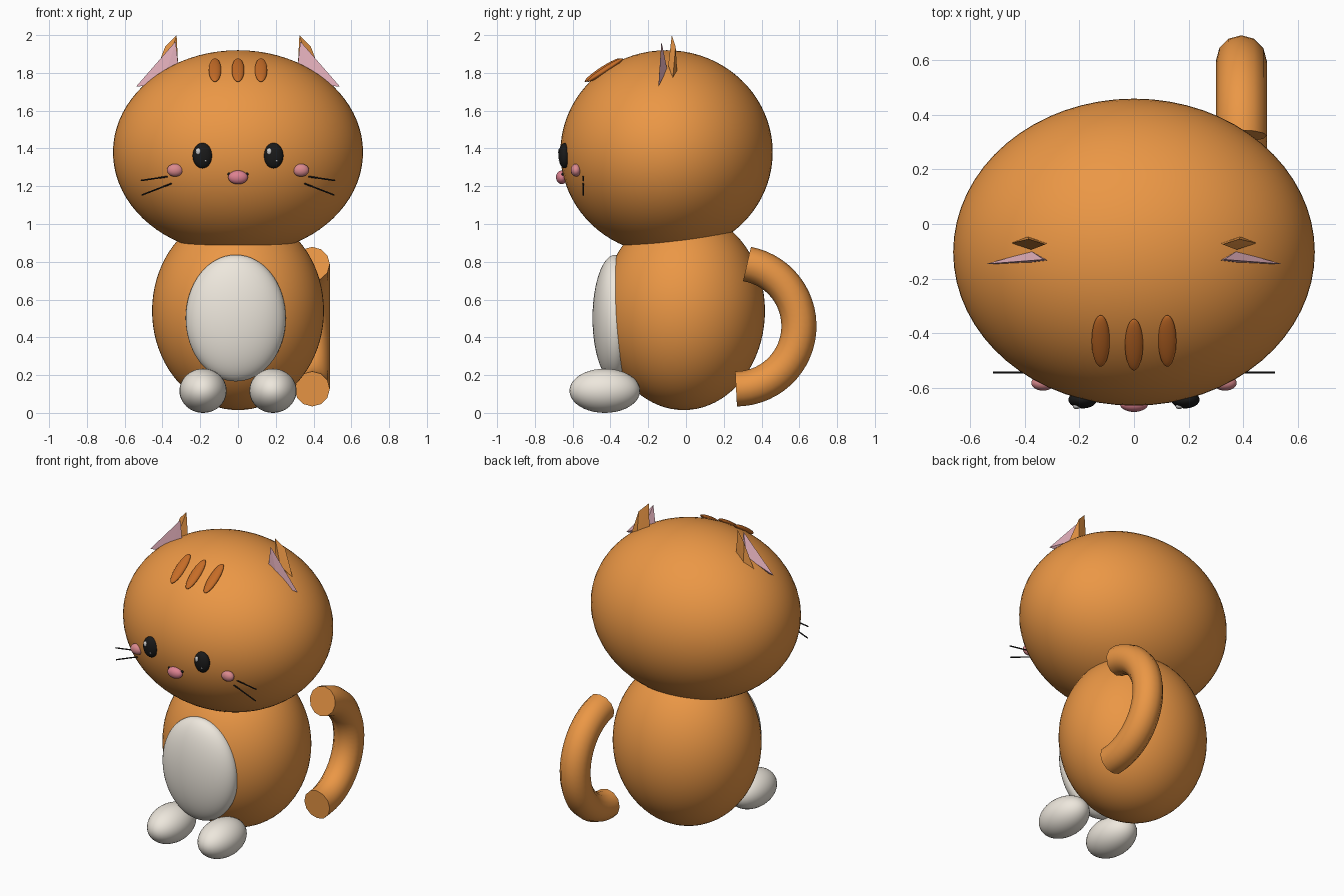
import bpy, bmesh
from math import radians, sin, cos
from mathutils import Vector

if "Cube" in bpy.data.objects:
    bpy.data.objects.remove(bpy.data.objects["Cube"])


def material(name, rgb):
    m = bpy.data.materials.new(name)
    m.diffuse_color = (*rgb, 1)
    m.use_nodes = True
    m.node_tree.nodes["Principled BSDF"].inputs["Base Color"].default_value = m.diffuse_color
    return m


ORANGE = material("orange_fur", (0.83, 0.31, 0.06))
STRIPE = material("dark_orange", (0.56, 0.15, 0.02))
WHITE = material("cream", (0.85, 0.80, 0.72))
PINK = material("ear_pink", (0.80, 0.45, 0.52))
ROSE = material("rose", (0.72, 0.22, 0.28))
BLUSH = material("blush", (0.70, 0.25, 0.27))
BLACK = material("black", (0.01, 0.01, 0.01))
SHINE = material("shine", (0.9, 0.9, 0.9))


def ball(name, loc, radii, mat, tilt=0, seg=32, rings=20):
    """Smooth ellipsoid, optionally tilted about x."""
    bpy.ops.mesh.primitive_uv_sphere_add(segments=seg, ring_count=rings, radius=1,
                                         location=loc, rotation=(radians(tilt), 0, 0))
    o = bpy.context.object
    o.name = name
    o.scale = radii
    o.data.materials.append(mat)
    bpy.ops.object.shade_smooth()
    return o


def hull(name, pts, mat):
    """Flat-faced convex solid through a few points."""
    bm = bmesh.new()
    for p in pts:
        bm.verts.new(p)
    bmesh.ops.convex_hull(bm, input=bm.verts)
    bmesh.ops.recalc_face_normals(bm, faces=bm.faces)
    me = bpy.data.meshes.new(name)
    bm.to_mesh(me)
    bm.free()
    me.materials.append(mat)
    o = bpy.data.objects.new(name, me)
    bpy.context.collection.objects.link(o)


def rod(name, a, b, r, mat):
    a, b = Vector(a), Vector(b)
    bpy.ops.mesh.primitive_cylinder_add(vertices=8, radius=r, depth=(b - a).length,
                                        location=(a + b) / 2)
    o = bpy.context.object
    o.name = name
    o.rotation_euler = (b - a).to_track_quat('Z', 'Y').to_euler()
    o.data.materials.append(mat)


# Body, head and belly
ball("body", (0, -0.012, 0.54), (0.455, 0.43, 0.525), ORANGE, seg=64, rings=40)
ball("head", (0, -0.103, 1.38), (0.662, 0.562, 0.54), ORANGE, seg=64, rings=40)
ball("belly", (-0.012, -0.375, 0.502), (0.265, 0.12, 0.335), WHITE, seg=48, rings=32)

# Forehead stripes
for i in (-1, 0, 1):
    ball("stripe", (0.122 * i, -0.442 + 0.014 * abs(i), 1.815),
         (0.033, 0.112, 0.017), STRIPE, tilt=33)

# Nose
ball("nose", (0, -0.658, 1.247), (0.052, 0.03, 0.036), ROSE)

# Ear corner points for the +x side
OUTER_EAR = [(0.325, -0.075, 2.0), (0.385, -0.055, 1.94), (0.45, -0.07, 1.77),
             (0.315, -0.07, 1.80), (0.375, -0.094, 1.84), (0.39, -0.046, 1.80)]
INNER_EAR = [(0.33, -0.13, 1.967), (0.54, -0.146, 1.727), (0.31, -0.135, 1.78),
             (0.375, -0.10, 1.82), (0.40, -0.146, 1.74)]

# Mirrored parts
for s, side in ((-1, "left"), (1, "right")):
    ball("paw_" + side, (0.185 * s, -0.43, 0.117), (0.125, 0.187, 0.117), WHITE)
    hull("ear_" + side, [(s * x, y, z) for x, y, z in OUTER_EAR], ORANGE)
    hull("inner_ear_" + side, [(s * x, y, z) for x, y, z in INNER_EAR], PINK)
    ball("eye_" + side, (0.188 * s, -0.643, 1.362), (0.052, 0.032, 0.067), BLACK)
    ball("eye_shine_" + side, (0.188 * s - 0.022, -0.667, 1.384), (0.014, 0.011, 0.018),
         SHINE, seg=16, rings=10)
    ball("eye_glint_" + side, (0.188 * s + 0.016, -0.668, 1.335), (0.006, 0.006, 0.006),
         SHINE, seg=12, rings=8)
    ball("mouth_corner_" + side, (0.047 * s, -0.65, 1.264), (0.009, 0.009, 0.008),
         BLACK, seg=12, rings=8)
    ball("cheek_" + side, (0.333 * s, -0.582, 1.285), (0.043, 0.028, 0.034), BLUSH)
    rod("upper_whisker_" + side, (0.36 * s, -0.544, 1.253), (0.515 * s, -0.544, 1.23),
        0.004, BLACK)
    rod("lower_whisker_" + side, (0.345 * s, -0.544, 1.217), (0.51 * s, -0.544, 1.153),
        0.004, BLACK)

# Tail: tube swept along an arc, with flat ends
curve = bpy.data.curves.new("tail", 'CURVE')
curve.dimensions = '3D'
curve.bevel_depth = 0.093
curve.bevel_resolution = 4
curve.use_fill_caps = True
N = 28
line = curve.splines.new('POLY')
line.points.add(N)
for i in range(N + 1):
    a = radians(-90 + 170 * i / N)
    line.points[i].co = (0.393, 0.265 + 0.333 * cos(a), 0.46 + 0.333 * sin(a), 1)
curve.materials.append(ORANGE)
tail = bpy.data.objects.new("tail", curve)
bpy.context.collection.objects.link(tail)
bpy.ops.object.select_all(action='DESELECT')
tail.select_set(True)
bpy.context.view_layer.objects.active = tail
bpy.ops.object.convert(target='MESH')
bpy.ops.object.shade_smooth_by_angle(angle=radians(40))
